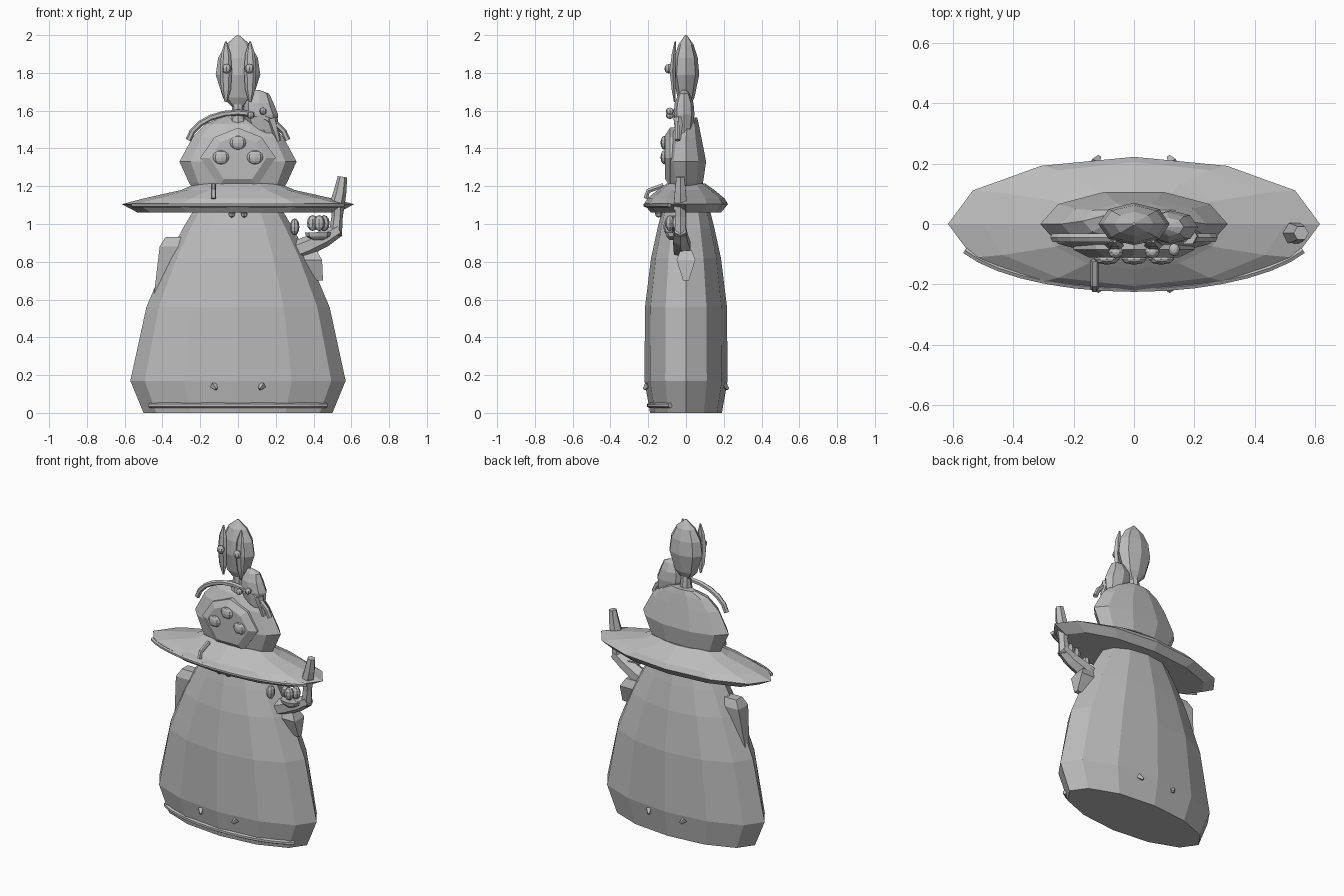
import bpy, bmesh, math
from mathutils import Vector

if "Cube" in bpy.data.objects:
    bpy.data.objects.remove(bpy.data.objects["Cube"])

grey = bpy.data.materials.new("stone_grey")
grey.diffuse_color = (0.5, 0.5, 0.5, 1)
grey.use_nodes = True
grey.node_tree.nodes["Principled BSDF"].inputs["Base Color"].default_value = grey.diffuse_color


def finish(name, bm):
    bmesh.ops.recalc_face_normals(bm, faces=bm.faces)
    me = bpy.data.meshes.new(name)
    bm.to_mesh(me)
    bm.free()
    me.materials.append(grey)
    ob = bpy.data.objects.new(name, me)
    bpy.context.collection.objects.link(ob)
    return ob


def skin(bm, rings):
    """Bridge equal rings of points and cap both ends."""
    vs = [[bm.verts.new(p) for p in r] for r in rings]
    n = len(vs[0])
    for a, b in zip(vs, vs[1:]):
        for i in range(n):
            j = (i + 1) % n
            bm.faces.new((a[i], a[j], b[j], b[i]))
    bm.faces.new(vs[0][::-1])
    bm.faces.new(vs[-1])


def loft(name, rings, n=12, cx=0, cy=0):
    """Stack of ellipses: z, rx, ry, optional x and y shift."""
    bm = bmesh.new()
    pts = []
    for z, rx, ry, *s in rings:
        dx, dy = s if s else (0, 0)
        pts.append([(cx + dx + rx * math.cos(math.tau * i / n),
                     cy + dy + ry * math.sin(math.tau * i / n), z) for i in range(n)])
    skin(bm, pts)
    return finish(name, bm)


def tube(name, path, radii, n=6):
    """Tapered tube through points, flat cut ends."""
    bm = bmesh.new()
    path = [Vector(p) for p in path]
    if not isinstance(radii, (list, tuple)):
        radii = [radii] * len(path)
    rings = []
    for k, p in enumerate(path):
        d = (path[min(k + 1, len(path) - 1)] - path[max(k - 1, 0)]).normalized()
        u = d.cross(Vector((0, 1, 0)))
        if u.length < 0.1:
            u = d.cross(Vector((0, 0, 1)))
        u.normalize()
        v = d.cross(u)
        rings.append([p + radii[k] * (u * math.cos(math.tau * i / n) + v * math.sin(math.tau * i / n))
                      for i in range(n)])
    skin(bm, rings)
    return finish(name, bm)


def ball(name, c, r, u=8, v=6):
    bm = bmesh.new()
    bmesh.ops.create_uvsphere(bm, u_segments=u, v_segments=v, radius=1)
    for w in bm.verts:
        w.co = Vector((c[i] + w.co[i] * r[i] for i in range(3)))
    return finish(name, bm)


# Gown
loft("gown", [(0, .50, .19), (.17, .57, .22), (.56, .485, .217), (.82, .375, .185),
              (.98, .29, .15), (1.08, .23, .125)])

# Wide lens-shaped brim
loft("brim", [(1.06, .53, .185), (1.105, .615, .222), (1.135, .5, .205),
              (1.18, .30, .15), (1.215, .22, .10)])

# Edge trims at brim and hem, front only
def front_trim(name, rx, ry, z, r, half):
    angles = [math.radians(270 - half + 2 * half * i / 14) for i in range(15)]
    tube(name, [(rx * math.cos(a), ry * math.sin(a), z) for a in angles], r)

front_trim("brim_trim", .612, .214, 1.10, .012, 66)
front_trim("hem_trim", .515, .194, .04, .014, 65)

# Rounded shoulders
loft("shoulders", [(1.17, .23, .08), (1.22, .26, .095), (1.33, .31, .112),
                   (1.46, .24, .085), (1.53, .17, .06, 0, .01), (1.565, .09, .03, 0, .03)], 10)

# Domed front panel with three buttons
bm = bmesh.new()
outline = [(-.1, 1.2), (.1, 1.2), (.2, 1.35), (.125, 1.46), (0, 1.51), (-.125, 1.46), (-.2, 1.35)]
skin(bm, [[(x * s, y, 1.35 + (z - 1.35) * s) for x, z in outline]
          for s, y in ((1, -.03), (1, -.085), (.75, -.11))])
finish("chest_panel", bm)
for i, (x, z) in enumerate([(-.09, 1.353), (.09, 1.353), (0, 1.43)]):
    ball("chest_button_%d" % i, (x, -.115, z), (.043, .02, .037))

# Arched collar cord
tube("collar_cord", [(.265 * math.sin(a), -.045, 1.42 + .17 * math.cos(a))
                     for a in [math.radians(-82 + 16.4 * i) for i in range(11)]], .016)

# Small side head leaning on the shoulder
loft("small_head", [(1.45, .035, .03, .05, 0), (1.50, .07, .045, .02, 0), (1.58, .092, .055, .005, 0),
                    (1.64, .078, .05, -.005, 0), (1.69, .05, .03, 0, 0), (1.71, .015, .01, -.02, 0)],
     8, .115, -.01)
for i, (x, z) in enumerate([(.068, 1.575), (.133, 1.597)]):
    ball("small_eye_%d" % i, (x, -.085, z), (.019, .022, .019))
tube("small_head_drape", [(.18, -.04, 1.56), (.215, -.04, 1.44)], [.03, .012])

# Neck and main head
loft("neck", [(1.53, .045, .04), (1.58, .035, .035), (1.66, .025, .025)], 8)
loft("main_head", [(1.62, .03, .02), (1.67, .08, .045), (1.79, .118, .07),
                   (1.88, .105, .062), (1.95, .065, .04), (2.0, .005, .005)], 8)

# Mirrored face plates, eyes, brows, collar beads and hem studs
for s, side in ((-1, "left"), (1, "right")):
    loft("face_plate_" + side, [(1.645, .006, .005, 0, .005), (1.71, .026, .012, 0, 0),
                                (1.81, .032, .018, 0, -.006), (1.90, .026, .012, 0, 0),
                                (1.965, .005, .005, 0, .008)], 6, s * .064, -.065)
    ball("eye_" + side, (s * .06, -.092, 1.822), (.025, .022, .025))
    ball("collar_bead_" + side, (s * .033, -.145, 1.055), (.02, .02, .022), 6, 4)
    for f, face in ((-1, "front"), (1, "back")):
        tube("hem_stud_%s_%s" % (side, face),
             [(s * .13, f * .20, .148), (s * .115, f * .222, .125)], [.02, .008], 4)

# Pin on the brim
tube("brim_pin", [(-.13, -.12, 1.205), (-.13, -.20, 1.175), (-.13, -.213, 1.135)], .014)

# Hanging sleeves on both sides
for s, side in ((-1, "left"), (1, "right")):
    top = .93 if s < 0 else .86
    tip = .58 if s < 0 else .70
    dx = .0 if s < 0 else .03
    bm = bmesh.new()
    skin(bm, [[(s * (x + w * a), b, z) for a, b in ((-1, -d), (1, -d), (1, d), (-1, d))]
              for x, w, d, z in ((.335 + dx, .05, .03, top), (.36 + dx, .055, .05, top - .05),
                                 (.435, .015, .015, tip))])
    finish("sleeve_" + side, bm)

# Raised right arm and finger
tube("upper_arm", [(.27, -.02, .845), (.36, -.02, .88), (.46, -.03, .925), (.535, -.03, .97)],
     [.05, .052, .045, .035])
tube("forearm", [(.515, -.03, .94), (.525, -.03, 1.04), (.53, -.03, 1.12)], [.035, .03, .038])
tube("raised_hand", [(.52, -.03, 1.08), (.54, -.03, 1.17), (.553, -.03, 1.25)], [.042, .034, .025])

# Dish with little balls
loft("dish", [(.915, .03, .025), (.935, .065, .045), (.955, .07, .05)], 8, .425, -.06)
for i, (x, y) in enumerate([(.395, -.065), (.43, -.085), (.455, -.05)]):
    ball("dish_ball_%d" % i, (x, y, 1.005), (.03, .026, .042))
ball("side_bead", (.30, -.09, .985), (.025, .03, .045))
